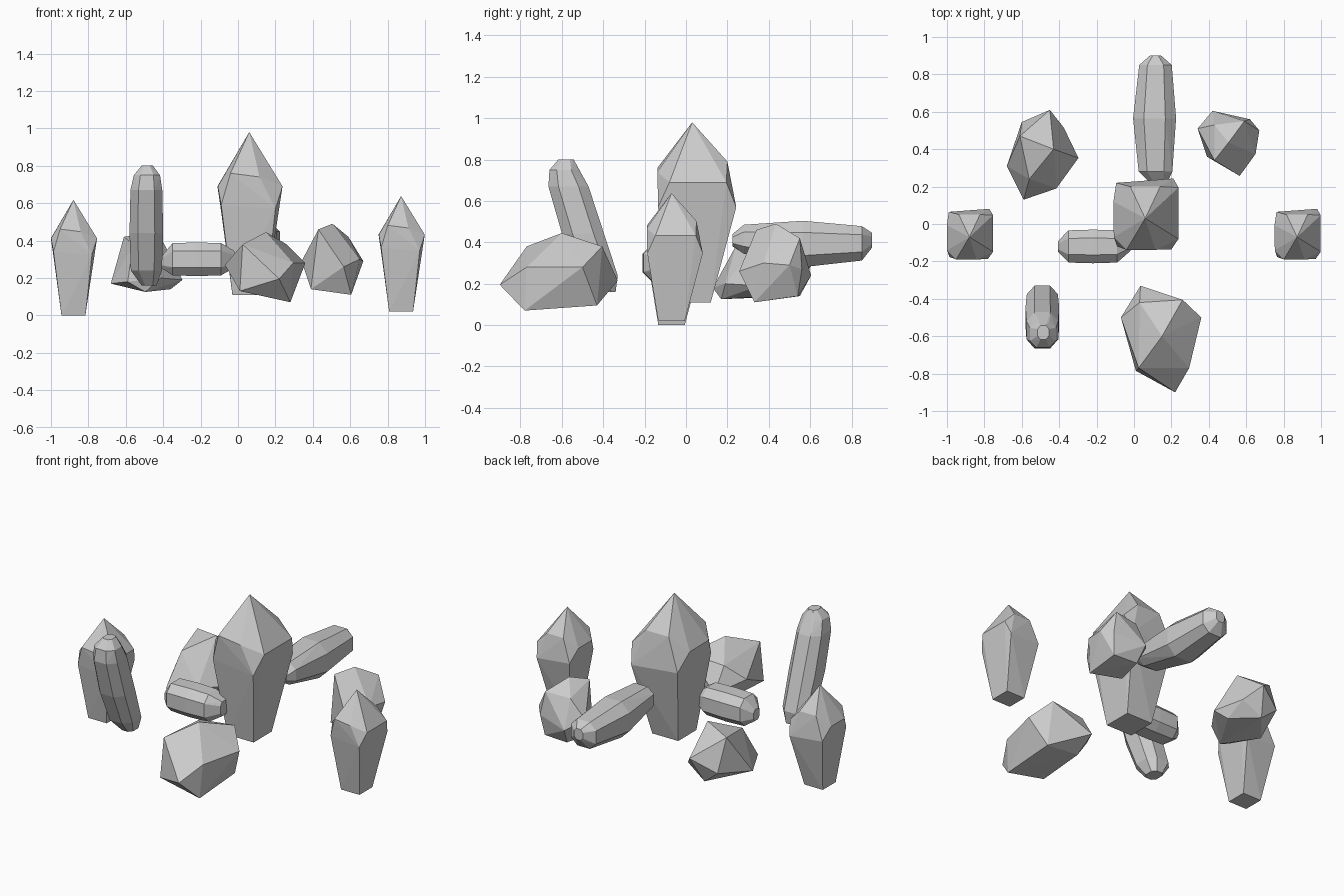
import bpy, bmesh
from mathutils import Vector


def hull(name, points, scale=1.0, loc=(0, 0, 0)):
    """Flat-faced solid wrapped around a few corner points."""
    bm = bmesh.new()
    for p in points:
        bm.verts.new(Vector(p) * scale)
    res = bmesh.ops.convex_hull(bm, input=bm.verts[:])
    loose = [v for v in bm.verts if not v.link_faces]
    bmesh.ops.delete(bm, geom=loose, context='VERTS')
    bmesh.ops.dissolve_limit(bm, angle_limit=0.03, verts=bm.verts[:], edges=bm.edges[:])
    bmesh.ops.recalc_face_normals(bm, faces=bm.faces[:])
    me = bpy.data.meshes.new(name)
    bm.to_mesh(me)
    bm.free()
    ob = bpy.data.objects.new(name, me)
    ob.location = loc
    bpy.context.collection.objects.link(ob)
    return ob


def long_stone(name, axis, sections):
    """Chamfered bar: each section is (position, centre u, centre v, half u, half v)."""
    c = 0.5
    octagon = [(1, c), (c, 1), (-c, 1), (-1, c), (-1, -c), (-c, -1), (c, -1), (1, -c)]
    pts = []
    for t, u, v, hu, hv in sections:
        for a, b in octagon:
            p = [u + a * hu, v + b * hv]
            p.insert(axis, t)
            pts.append(p)
    return hull(name, pts)


# pointed crystals: square foot, flared corners, four shoulder edges, tip
crystal = [(x, y, 0) for x in (-.09, .09) for y in (-.09, .09)] + [
    (.15, .213, .46), (.14, -.165, .46), (-.15, -.15, .48), (-.155, .19, .48),
    (.178, -.11, .58), (.178, .165, .58), (-.17, .09, .58), (-.168, -.1, .58),
    (-.1, -.168, .65), (.055, -.168, .63), (-.08, .17, .68), (.08, .17, .68),
    (0, 0, .87)]
for name, s, loc in (("large_crystal", 1.0, (.06, .03, .11)),
                     ("left_crystal", .71, (-.88, -.07, 0)),
                     ("right_crystal", .71, (.872, -.07, .02))):
    hull(name, crystal, s, loc)

# chunky rocks
hull("front_rock", [
    (.15, -.6, .445), (.22, -.9, .195), (.28, -.78, .07), (.01, -.785, .13),
    (-.07, -.5, .27), (.035, -.33, .215), (.26, -.405, .38), (.36, -.5, .28),
    (.28, -.43, .095), (.025, -.77, .38), (.295, -.77, .28),
    (.04, -.45, .13), (.03, -.42, .36)])
hull("right_rock", [
    (.505, .435, .49), (.59, .55, .42), (.67, .5, .29), (.65, .375, .3),
    (.565, .257, .26), (.605, .33, .11), (.39, .36, .14), (.43, .34, .46),
    (.34, .51, .29), (.42, .605, .24), (.62, .56, .27), (.6, .54, .14),
    (.44, .55, .14), (.43, .53, .41)])
hull("back_left_rock", [
    (-.61, .47, .42), (-.43, .4, .45), (-.56, .24, .38), (-.68, .31, .17),
    (-.59, .13, .18), (-.495, .17, .125), (-.297, .353, .19), (-.415, .19, .2),
    (-.45, .61, .3), (-.375, .515, .22), (-.6, .545, .22), (-.5, .53, .14),
    (-.36, .4, .14)])

# elongated stones
long_stone("small_lying_stone", 0, [
    (-.405, -.12, .285, .03, .035), (-.35, -.12, .3, .086, .086),
    (-.22, -.12, .3, .09, .09), (-.09, -.12, .3, .086, .086),
    (-.02, -.11, .3, .035, .045)])
long_stone("leaning_stone", 2, [
    (.16, -.475, -.39, .04, .05), (.24, -.49, -.42, .083, .09),
    (.44, -.49, -.497, .09, .102), (.67, -.49, -.568, .085, .097),
    (.75, -.487, -.59, .07, .07), (.8, -.485, -.58, .03, .037)])
long_stone("back_lying_stone", 1, [
    (.225, .13, .41, .05, .03), (.28, .115, .415, .09, .07),
    (.565, .11, .392, .115, .112), (.85, .115, .395, .087, .083),
    (.9, .115, .41, .03, .035)])
